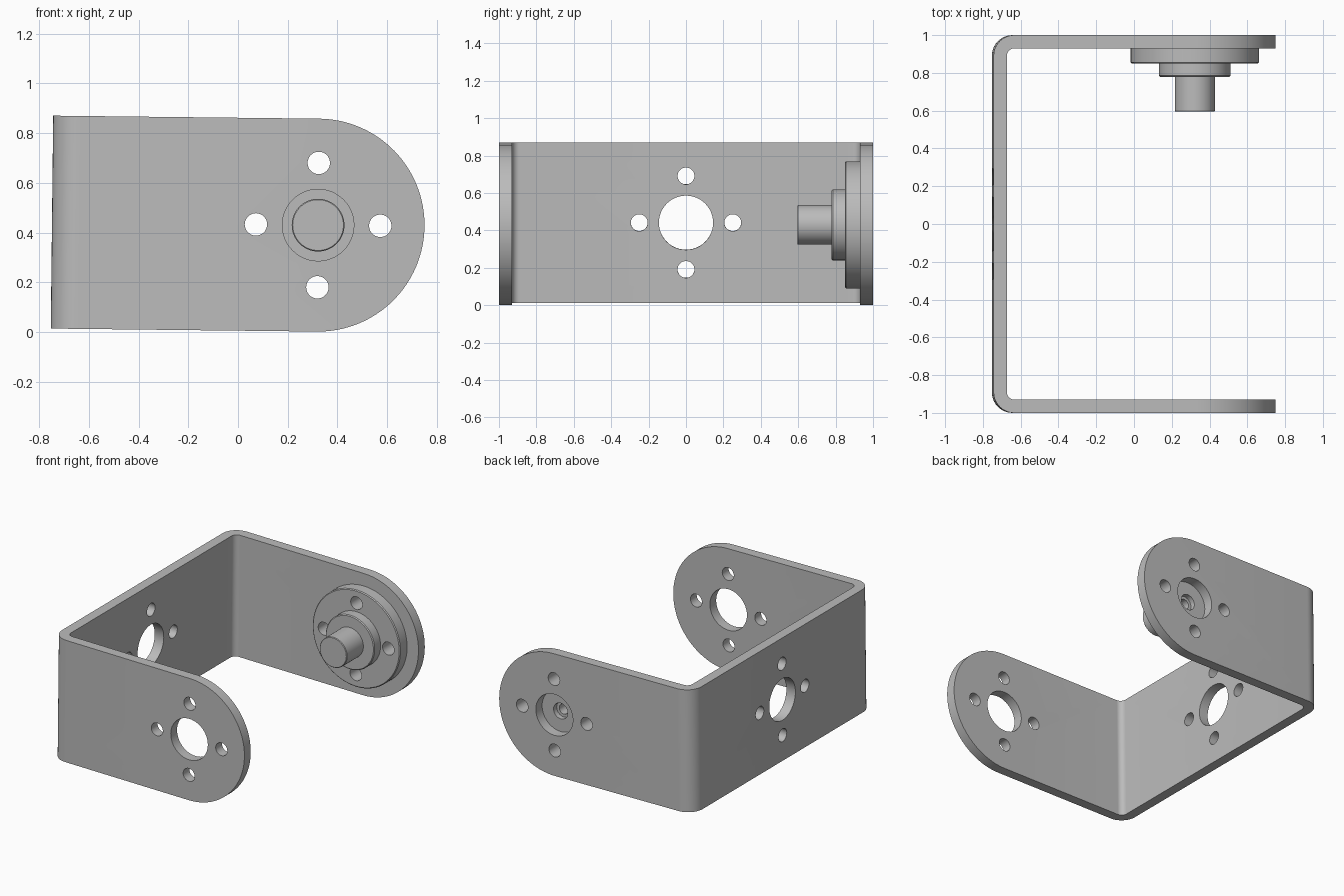
import bpy, bmesh, math
from mathutils import Matrix, Vector

if "Cube" in bpy.data.objects:
    bpy.data.objects.remove(bpy.data.objects["Cube"], do_unlink=True)

R = 0.428        # half height of the bracket and radius of its round ends
BACK = -1.07     # outer face of the web, measured from the pivot axis
T = 0.07         # sheet thickness
PLACE = Matrix.Translation((0.322, 0, 0.43)) @ Matrix.Rotation(0.0113, 4, "Y")

grey = bpy.data.materials.new("plain grey")
grey.use_nodes = True
grey.diffuse_color = (0.5, 0.5, 0.5, 1)
grey.node_tree.nodes["Principled BSDF"].inputs["Base Color"].default_value = (0.5, 0.5, 0.5, 1)


def finish(bm, name):
    bmesh.ops.recalc_face_normals(bm, faces=bm.faces[:])
    mesh = bpy.data.meshes.new(name)
    bm.to_mesh(mesh)
    bm.free()
    mesh.materials.append(grey)
    obj = bpy.data.objects.new(name, mesh)
    bpy.context.collection.objects.link(obj)
    return obj


def prism(name, points, direction):
    bm = bmesh.new()
    face = bm.faces.new([bm.verts.new(p) for p in points])
    ext = bmesh.ops.extrude_face_region(bm, geom=[face])["geom"]
    bmesh.ops.translate(bm, vec=direction, verts=[v for v in ext if isinstance(v, bmesh.types.BMVert)])
    return finish(bm, name)


def drill(radius, start, direction):
    # round cutter starting at a point and running along a direction
    d = Vector(direction)
    bm = bmesh.new()
    turn = d.to_track_quat("Z", "Y").to_matrix().to_4x4()
    bmesh.ops.create_cone(bm, cap_ends=True, segments=48, radius1=radius, radius2=radius,
                          depth=d.length, matrix=Matrix.Translation(Vector(start) + d / 2) @ turn)
    return finish(bm, "hole_cutter")


def cut(obj, cutter, operation="DIFFERENCE"):
    cutter.hide_render = True
    bpy.context.view_layer.objects.active = obj
    mod = obj.modifiers.new("cut", "BOOLEAN")
    mod.operation, mod.object, mod.solver = operation, cutter, "EXACT"
    bpy.ops.object.modifier_apply(modifier=mod.name)
    bpy.data.objects.remove(cutter, do_unlink=True)


def arc(cx, cy, r, start, end, steps):
    angles = [math.radians(start + (end - start) * i / steps) for i in range(steps + 1)]
    return [(cx + r * math.cos(a), cy + r * math.sin(a)) for a in angles]


def around(distance=0.25):
    return [(distance, 0), (0, distance), (-distance, 0), (0, -distance)]


def place(obj):
    obj.matrix_world = PLACE
    bpy.ops.object.select_all(action="DESELECT")
    obj.select_set(True)
    bpy.context.view_layer.objects.active = obj
    bpy.ops.object.shade_smooth_by_angle(angle=math.radians(30))


# Bent sheet: U profile with rounded corners, extruded upwards
bend, inner = 0.11, 0.04
half = arc(BACK + bend, 1 - bend, bend, 90, 180, 10)
half_in = arc(BACK + T + inner, 1 - T - inner, inner, 180, 90, 10)
outer = [(0.6, 1)] + half + [(x, -y) for x, y in reversed(half)] + [(0.6, -1)]
inside = [(0.6, -1 + T)] + [(x, -y) for x, y in reversed(half_in)] + half_in + [(0.6, 1 - T)]
bracket = prism("bracket", [(x, y, -R) for x, y in outer + inside], (0, 0, 2 * R))

# Round off the free ends of both arms
side = [(-1.5, -0.6), (0, -0.6), (0, -R)] + arc(0, 0, R, -90, 90, 64)[1:-1] + [(0, R), (0, 0.6), (-1.5, 0.6)]
cut(bracket, prism("end_cutter", [(x, -1.2, z) for x, z in side], (0, 2.4, 0)), "INTERSECT")

# Bolt circles in the arms and in the web
cut(bracket, drill(0.144, (0, -1.2, 0), (0, 2.4, 0)))
cut(bracket, drill(0.145, (BACK - 0.1, 0, 0), (0.3, 0, 0)))
for a, b in around():
    cut(bracket, drill(0.045, (a, -1.2, b), (0, 2.4, 0)))
    cut(bracket, drill(0.045, (BACK - 0.1, a, b), (0.3, 0, 0)))
place(bracket)

# Stepped hub with shaft and a counterbored screw hole, turned about the pivot axis
profile = [(0, 0.8), (0.035, 0.8), (0.035, 0.895), (0.055, 0.895), (0.055, 0.93),
           (0.34, 0.93), (0.34, 0.856), (0.334, 0.85), (0.19, 0.85), (0.19, 0.785),
           (0.184, 0.779), (0.106, 0.779), (0.106, 0.599), (0.102, 0.595), (0, 0.595)]
bm = bmesh.new()
verts = [bm.verts.new((r, y, 0)) for r, y in profile]
edges = [bm.edges.new(pair) for pair in zip(verts, verts[1:])]
bmesh.ops.spin(bm, geom=verts + edges, cent=(0, 0, 0), axis=(0, 1, 0), angle=math.tau, steps=64)
bmesh.ops.remove_doubles(bm, verts=bm.verts[:], dist=0.0005)
hub = finish(bm, "hub")
for a, b in around():
    cut(hub, drill(0.045, (a, 0.7, b), (0, 0.5, 0)))
place(hub)
